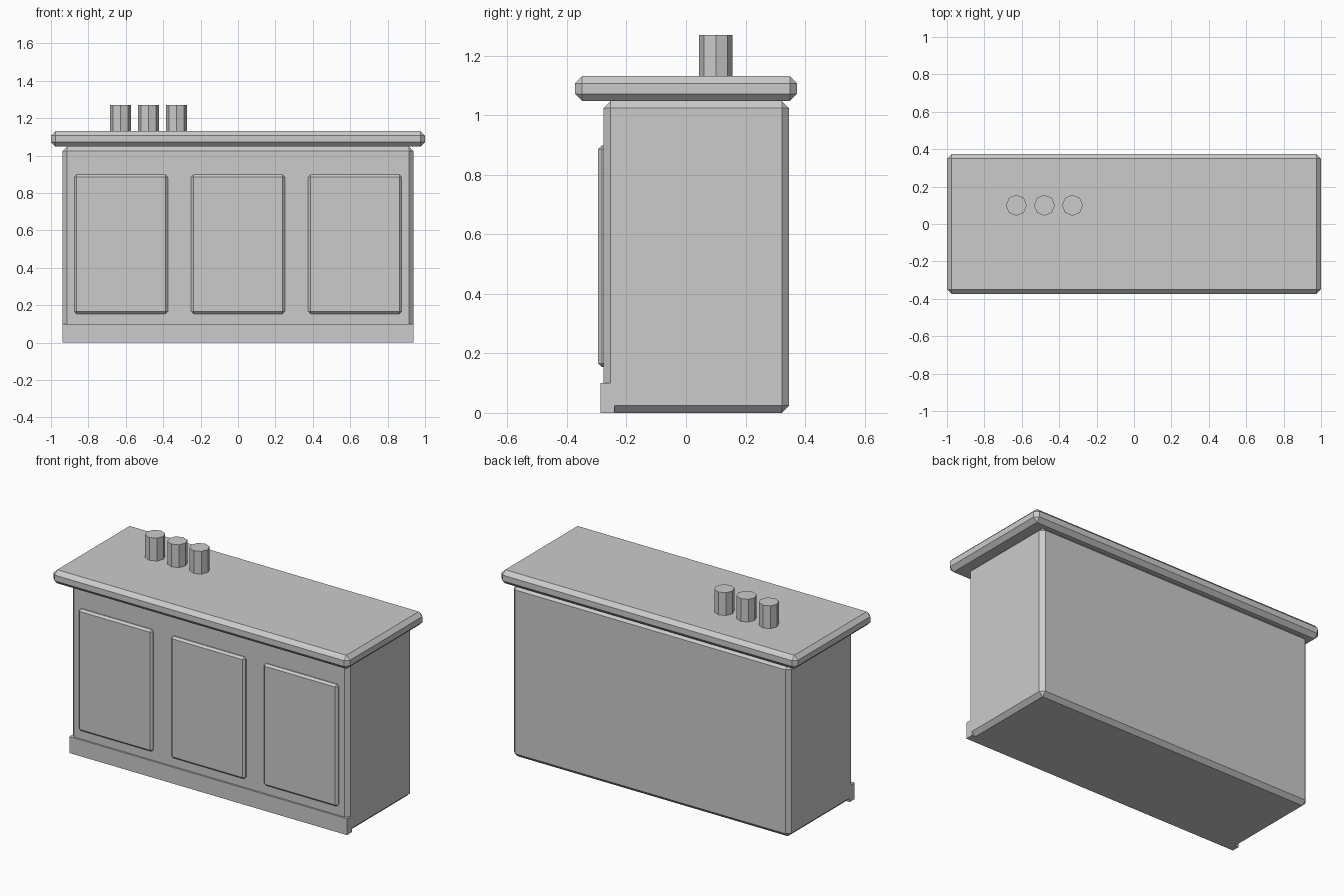
import bpy
import bmesh
from mathutils import Matrix, Vector

default = bpy.data.objects.get("Cube")
if default:
    bpy.data.objects.remove(default, do_unlink=True)

# One plain grey for the whole counter
GREY = (0.6, 0.6, 0.6, 1.0)
grey = bpy.data.materials.new("plain grey")
grey.use_nodes = True
grey.diffuse_color = GREY
grey.node_tree.nodes["Principled BSDF"].inputs["Base Color"].default_value = GREY


def add_object(name, bm):
    mesh = bpy.data.meshes.new(name)
    bm.to_mesh(mesh)
    bm.free()
    mesh.materials.append(grey)
    obj = bpy.data.objects.new(name, mesh)
    bpy.context.collection.objects.link(obj)
    return obj


def box(name, low, high, bevel=0.0):
    """Box between two corners, with an optional flat chamfer."""
    low, high = Vector(low), Vector(high)
    bm = bmesh.new()
    bmesh.ops.create_cube(bm, size=1.0)
    bmesh.ops.scale(bm, vec=high - low, verts=bm.verts)
    bmesh.ops.translate(bm, vec=(low + high) / 2, verts=bm.verts)
    obj = add_object(name, bm)
    if bevel:
        mod = obj.modifiers.new("chamfer", 'BEVEL')
        mod.width = bevel
        mod.segments = 1
        mod.limit_method = 'NONE'
    return obj


def cup(name, x, y, bottom, top, radius):
    """Eight-sided cup with flat caps."""
    bm = bmesh.new()
    bmesh.ops.create_cone(
        bm, cap_ends=True, segments=8, radius1=radius, radius2=radius,
        depth=top - bottom,
        matrix=Matrix.Translation((x, y, (bottom + top) / 2)))
    return add_object(name, bm)


# Cabinet body, plinth along its front, and overhanging worktop
box("cabinet_body", (-0.937, -0.277, 0), (0.937, 0.346, 1.048), 0.024)
box("front_plinth", (-0.937, -0.288, 0), (0.937, -0.24, 0.1))
box("worktop", (-1, -0.373, 1.048), (1, 0.373, 1.131), 0.024)

# Three raised panels on the front
for side, x in (("right", -0.625), ("middle", 0), ("left", 0.625)):
    box(f"{side}_front_panel", (x - 0.25, -0.295, 0.154),
        (x + 0.25, -0.255, 0.898), 0.012)

# Row of three cups on the worktop
for i in range(3):
    cup(f"cup_{i + 1}", -0.629 + 0.15 * i, 0.1, 1.125, 1.27, 0.056)
